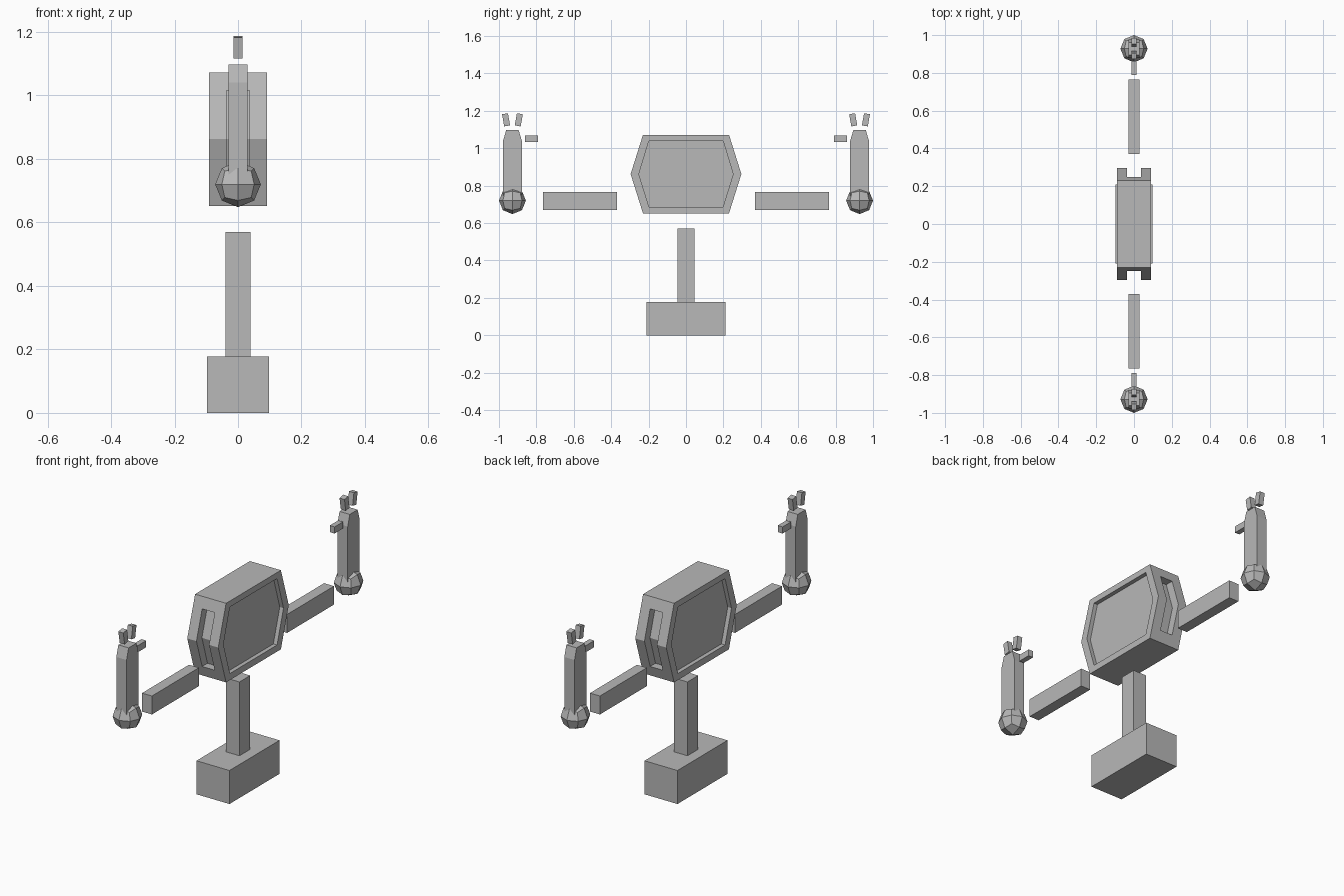
import bpy, bmesh, math
from mathutils import Matrix

if "Cube" in bpy.data.objects:
    bpy.data.objects.remove(bpy.data.objects["Cube"])

grey = bpy.data.materials.new("plain grey")
grey.diffuse_color = (0.48, 0.48, 0.48, 1)
grey.use_nodes = True
grey.node_tree.nodes["Principled BSDF"].inputs["Base Color"].default_value = grey.diffuse_color


def finish(bm, name):
    bmesh.ops.recalc_face_normals(bm, faces=bm.faces)
    me = bpy.data.meshes.new(name)
    bm.to_mesh(me)
    bm.free()
    me.materials.append(grey)
    ob = bpy.data.objects.new(name, me)
    bpy.context.collection.objects.link(ob)
    return ob


def prism(name, yz, x0, x1):
    """Extrude a (y, z) outline along x."""
    bm = bmesh.new()
    face = bm.faces.new([bm.verts.new((x0, y, z)) for y, z in yz])
    ext = bmesh.ops.extrude_face_region(bm, geom=[face])
    verts = [v for v in ext["geom"] if isinstance(v, bmesh.types.BMVert)]
    bmesh.ops.translate(bm, verts=verts, vec=(x1 - x0, 0, 0))
    return finish(bm, name)


def box(name, centre, size, tilt=0):
    bm = bmesh.new()
    m = (Matrix.Translation(centre) @ Matrix.Rotation(tilt, 4, 'X')
         @ Matrix.Diagonal((*size, 1)))
    bmesh.ops.create_cube(bm, size=1, matrix=m)
    return finish(bm, name)


def ball(name, centre, radius):
    """Cube divided once and rounded to 24 quads."""
    bm = bmesh.new()
    bmesh.ops.create_cube(bm, size=2)
    bmesh.ops.subdivide_edges(bm, edges=bm.edges[:], cuts=1, use_grid_fill=True)
    for v in bm.verts:
        v.co = v.co.normalized() * radius
    bmesh.ops.translate(bm, verts=bm.verts, vec=centre)
    return finish(bm, name)


def hexagon(tip, flat, z0, z1):
    zm = 0.862
    return [(-tip, zm), (-flat, z0), (flat, z0), (tip, zm), (flat, z1), (-flat, z1)]


def cut(target, cutter):
    mod = target.modifiers.new("cut", 'BOOLEAN')
    mod.operation, mod.solver, mod.object = 'DIFFERENCE', 'EXACT', cutter
    bpy.context.view_layer.objects.active = target
    bpy.ops.object.modifier_apply(modifier=mod.name)
    bpy.data.objects.remove(cutter)


# Stand
box("base", (0, 0, 0.089), (0.194, 0.42, 0.178))
box("column", (0, 0, 0.374), (0.08, 0.09, 0.392))

# Hexagonal body with sunken side panels and a bent slot in each end
body = prism("body", hexagon(0.296, 0.23, 0.652, 1.072), -0.091, 0.091)
for s in (-1, 1):
    panel = hexagon(0.252, 0.198, 0.687, 1.04)
    cut(body, prism("panel_cutter", panel, *sorted((s * 0.069, s * 0.2))))
    slot = [(s * 0.25, 0.862), (s * 0.203, 1.015), (s * 0.4, 1.015),
            (s * 0.4, 0.709), (s * 0.203, 0.709)]
    cut(body, prism("slot_cutter", slot, -0.037, 0.037))

# Arms and hands at both ends
for s, side in ((-1, "front"), (1, "back")):
    yc = s * 0.928
    box(side + "_arm", (0, s * 0.567, 0.718), (0.058, 0.394, 0.098))
    ball(side + "_wrist_ball", (0, yc, 0.72), 0.072)
    palm = [(-0.05, 0.74), (0.05, 0.74), (0.05, 1.04), (0.033, 1.098),
            (-0.033, 1.098), (-0.05, 1.04)]
    prism(side + "_hand", [(yc + y, z) for y, z in palm], -0.03, 0.03)
    box(side + "_thumb", (0, s * 0.826, 1.05), (0.028, 0.072, 0.035))
    for f, which in ((-1, "a"), (1, "b")):
        box(f"{side}_finger_{which}", (0, yc + f * 0.034, 1.152),
            (0.029, 0.032, 0.066), -f * math.radians(10))
